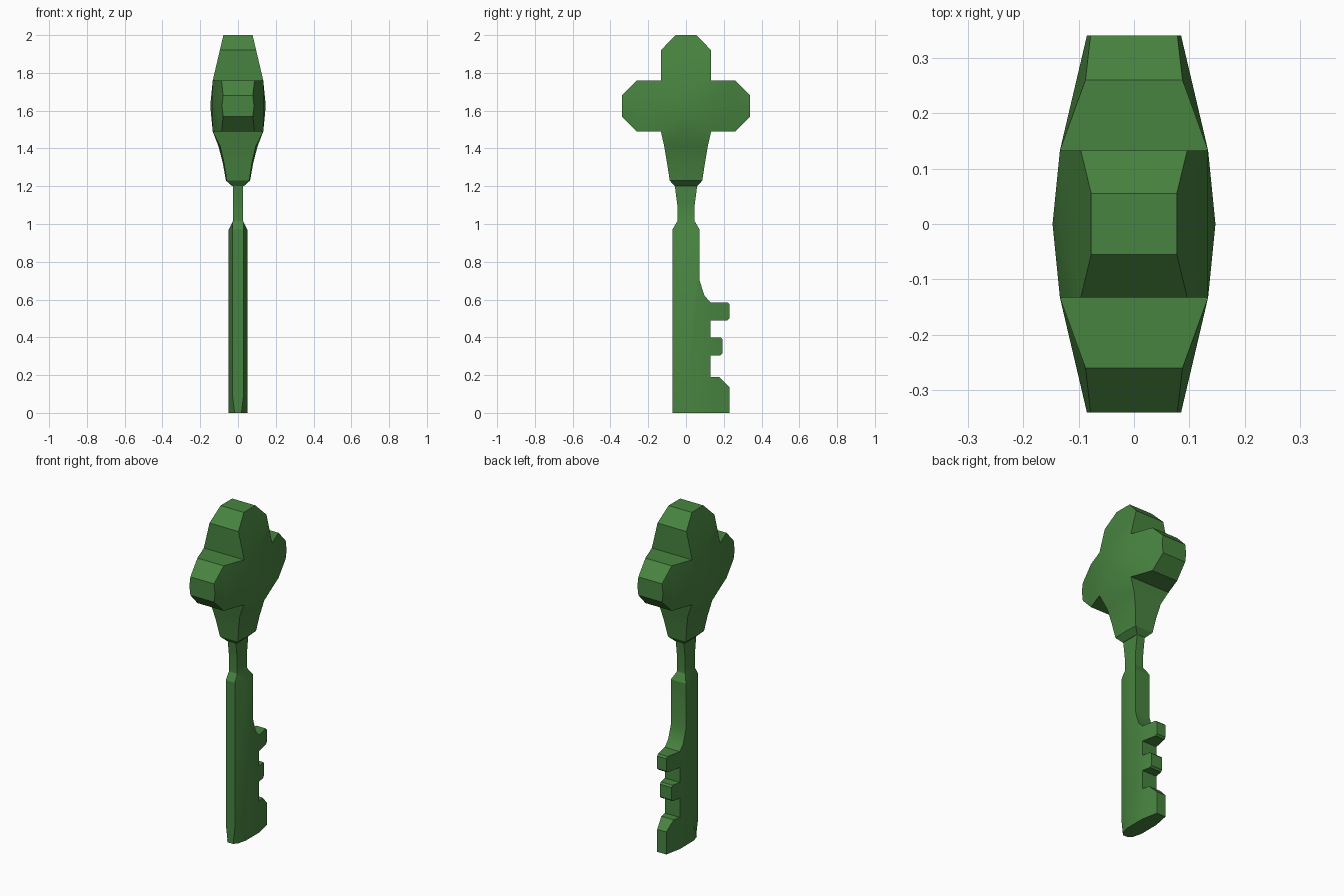
import bpy, bmesh
from mathutils import Vector

if "Cube" in bpy.data.objects:
    bpy.data.objects.remove(bpy.data.objects["Cube"], do_unlink=True)

green = bpy.data.materials.new("leaf green")
green.use_nodes = True
colour = (0.065, 0.231, 0.051, 1)
green.diffuse_color = colour
green.node_tree.nodes["Principled BSDF"].inputs["Base Color"].default_value = colour


def lerp_table(table, t):
    """Piecewise linear lookup in (position, value) pairs, rising order."""
    if t <= table[0][0]:
        return table[0][1]
    for (a, va), (b, vb) in zip(table, table[1:]):
        if t <= b:
            return va + (vb - va) * (t - a) / (b - a)
    return table[-1][1]


def build_slab(name, outline, cuts_y, cuts_z, thickness):
    """Fill a y-z outline, cut it on ridge lines, swell it to a two sided solid."""
    bm = bmesh.new()
    bm.faces.new([bm.verts.new((0, y, z)) for y, z in outline])
    planes = [((0, y, 0), (0, 1, 0)) for y in cuts_y]
    planes += [((0, 0, z), (0, 0, 1)) for z in cuts_z]
    for co, no in planes:
        geom = bm.verts[:] + bm.edges[:] + bm.faces[:]
        bmesh.ops.bisect_plane(bm, geom=geom, dist=1e-5, plane_co=Vector(co), plane_no=Vector(no))
    rim = [e for e in bm.edges if e.is_boundary]
    side = bm.faces[:]
    twin = {}
    for v in bm.verts[:]:
        v.co.x = thickness(v.co.y, v.co.z)
        twin[v] = bm.verts.new((-v.co.x, v.co.y, v.co.z))
    for f in side:
        bm.faces.new([twin[v] for v in reversed(f.verts[:])])
    for e in rim:
        a, b = e.verts
        bm.faces.new((a, b, twin[b], twin[a]))
    bmesh.ops.recalc_face_normals(bm, faces=bm.faces[:])
    mesh = bpy.data.meshes.new(name)
    bm.to_mesh(mesh)
    bm.free()
    mesh.materials.append(green)
    obj = bpy.data.objects.new(name, mesh)
    bpy.context.collection.objects.link(obj)
    bpy.ops.object.select_all(action="DESELECT")
    obj.select_set(True)
    bpy.context.view_layer.objects.active = obj
    bpy.ops.object.shade_smooth_by_angle()


# Clover shaped bow with a flared collar
half = [(0.055, 2.0), (0.133, 1.92), (0.133, 1.76), (0.26, 1.76), (0.34, 1.68),
        (0.34, 1.57), (0.26, 1.49), (0.133, 1.49), (0.115, 1.41), (0.1, 1.32),
        (0.086, 1.23), (0.06, 1.2)]
bow_outline = half + [(-y, z) for y, z in reversed(half)]
flare = [(1.2, 0.03), (1.23, 0.064), (1.32, 0.08), (1.41, 0.103), (1.49, 0.135)]


def bow_thickness(y, z):
    y, dz = abs(y), abs(z - 1.625)
    if z < 1.489:
        return lerp_table(flare, z) * (1 - 0.8 * y)
    x = 0.147 - 0.1 * max(min(y, 0.133), min(dz, 0.133))
    x -= 0.235 * (max(y - 0.133, 0) + max(z - 1.76, 0))
    return x - (0.12 * dz if y > 0.2 else 0)


build_slab("bow", bow_outline, (-0.26, -0.133, 0, 0.133, 0.26),
           (1.23, 1.32, 1.41, 1.49, 1.625, 1.76, 1.92), bow_thickness)

# Shank with a waisted neck and the toothed bit
neck = [(0.072, 0.97), (0.046, 1.015), (0.046, 1.1), (0.06, 1.21)]
bit = [(0.23, 0), (0.23, 0.135), (0.175, 0.19), (0.13, 0.19),
       (0.13, 0.305), (0.182, 0.305), (0.192, 0.315), (0.192, 0.39), (0.182, 0.4), (0.13, 0.4),
       (0.13, 0.49), (0.22, 0.49), (0.23, 0.5), (0.23, 0.575), (0.22, 0.585), (0.13, 0.585),
       (0.098, 0.62), (0.072, 0.7)]
shank_outline = [(-0.072, 0)] + bit + neck + [(-y, z) for y, z in reversed(neck)]
blade = [(-0.072, 0.03), (0, 0.05), (0.13, 0.05), (0.23, 0.03)]


def shank_thickness(y, z):
    x = lerp_table(blade, y)
    if z < 0.1 and y < -0.05:
        x -= 0.012 * (1 - z / 0.1) * (-0.052 - y) / 0.02
    slim = lerp_table([(0.97, 0), (1.015, 1)], z)
    return x + (0.027 - x) * slim


build_slab("shank", shank_outline, (-0.052, 0, 0.13), (0.1, 0.97, 1.015, 1.1), shank_thickness)
